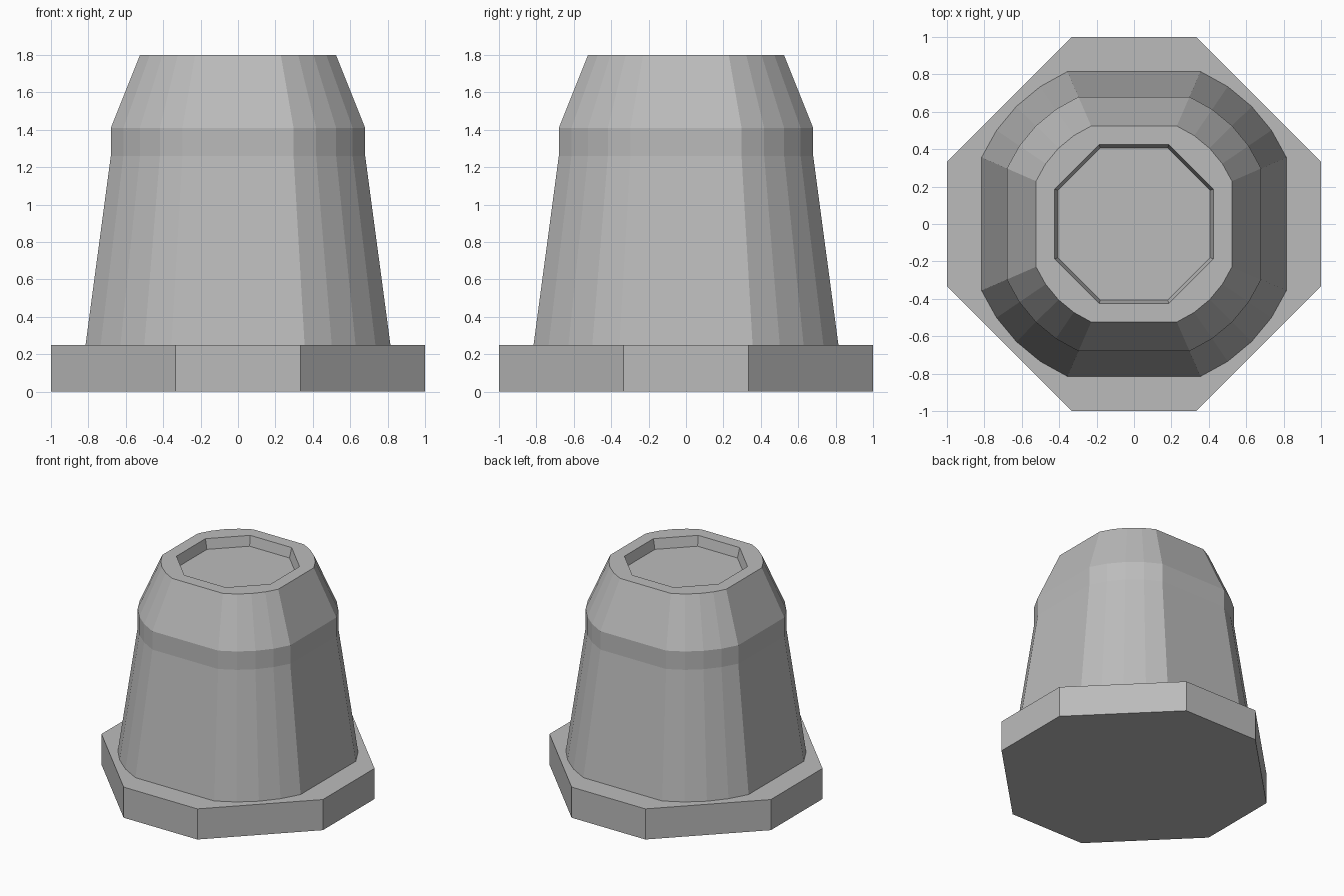
import bpy, bmesh, math

cube = bpy.data.objects.get("Cube")
if cube:
    bpy.data.objects.remove(cube, do_unlink=True)

grey = bpy.data.materials.new("plain_grey")
grey.use_nodes = True
COLOUR = (0.5, 0.5, 0.5, 1)
grey.diffuse_color = COLOUR
grey.node_tree.nodes["Principled BSDF"].inputs["Base Color"].default_value = COLOUR


def octagon(half, corner):
    """Eight-sided outline with flat sides at +-half and corners at +-corner."""
    quarter = [(half, -corner), (half, corner)]
    points = []
    for _ in range(4):
        points += quarter
        quarter = [(-y, x) for x, y in quarter]
    return points


def rounded_octagon(half, corner, steps=4):
    """Circle cut by four flat sides, leaving an arc across each diagonal."""
    radius = math.hypot(half, corner)
    start = math.atan2(corner, half)
    sweep = math.pi / 2 - 2 * start
    return [(radius * math.cos(a), radius * math.sin(a))
            for q in range(4)
            for a in [q * math.pi / 2 + start + sweep * i / steps for i in range(steps + 1)]]


def ring(bm, outline, z):
    return [bm.verts.new((x, y, z)) for x, y in outline]


def bridge(bm, low, high):
    n = len(low)
    for i in range(n):
        j = (i + 1) % n
        bm.faces.new((low[i], low[j], high[j], high[i]))


def finish(bm, name):
    bmesh.ops.recalc_face_normals(bm, faces=bm.faces)
    mesh = bpy.data.meshes.new(name)
    bm.to_mesh(mesh)
    bm.free()
    mesh.materials.append(grey)
    bpy.context.collection.objects.link(bpy.data.objects.new(name, mesh))


# Base plate
bm = bmesh.new()
bottom, top = [ring(bm, octagon(1, 0.333), z) for z in (0, 0.25)]
bridge(bm, bottom, top)
bm.faces.new(bottom)
bm.faces.new(top)
finish(bm, "base_plate")

# Tapered body with collar and sloping shoulder
bm = bmesh.new()
levels = [(0.815, 0.356, 0.25), (0.68, 0.297, 1.26), (0.68, 0.297, 1.41), (0.524, 0.229, 1.8)]
rings = [ring(bm, rounded_octagon(h, c), z) for h, c, z in levels]
for low, high in zip(rings, rings[1:]):
    bridge(bm, low, high)
bm.faces.new(rings[0])

# Shallow recess sunk into the top
lip = ring(bm, octagon(0.425, 0.187), 1.8)
floor = ring(bm, octagon(0.407, 0.18), 1.72)
bridge(bm, floor, lip)
bm.faces.new(floor)
loops = [v for v in rings[-1]] + lip
rim_edges = [e for e in bm.edges if all(v in loops for v in e.verts)]
bmesh.ops.triangle_fill(bm, edges=rim_edges, use_beauty=True, normal=(0, 0, 1))
finish(bm, "body")
